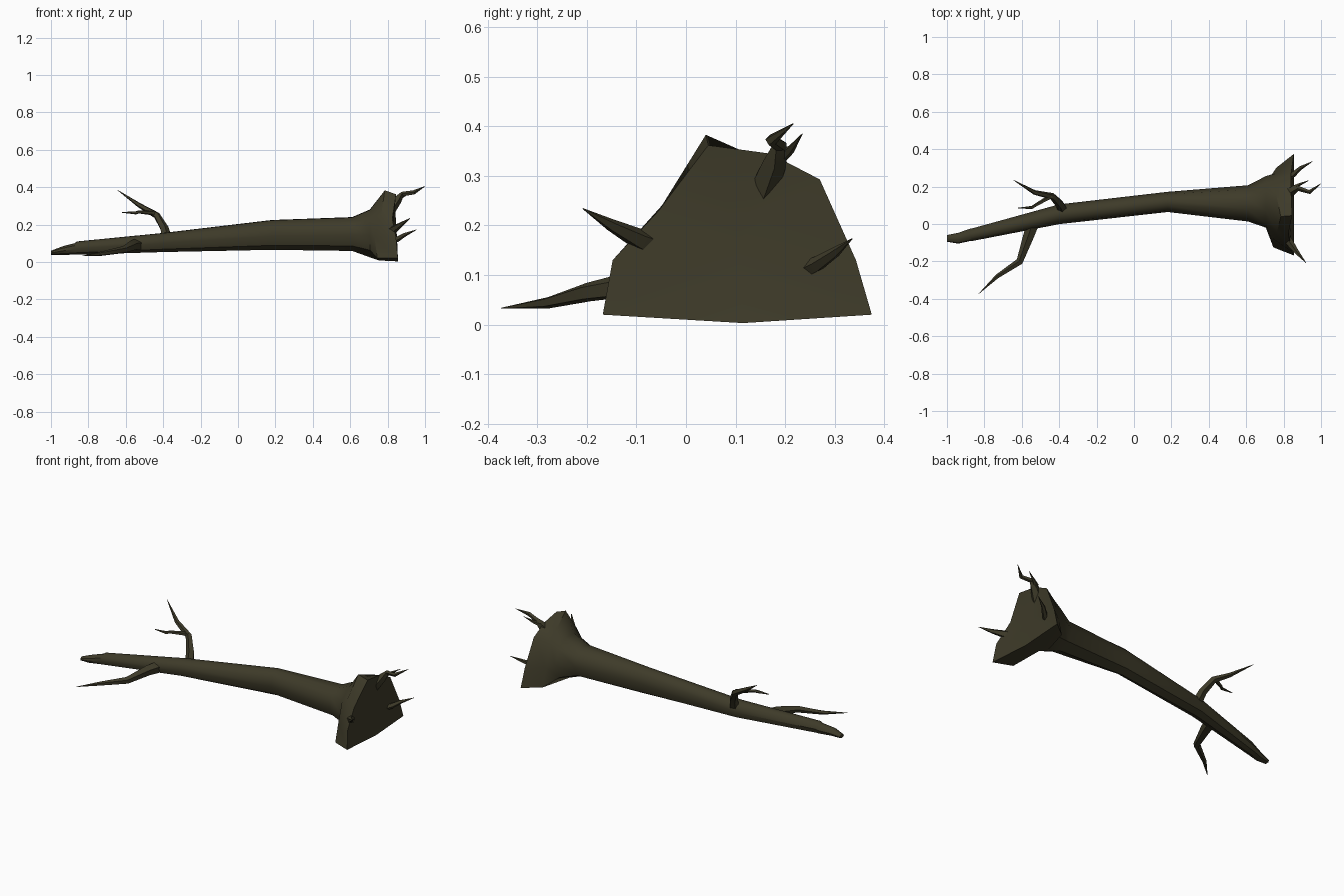
import bpy, bmesh, math
from mathutils import Vector

bark = bpy.data.materials.new("dark olive bark")
bark.diffuse_color = (0.048, 0.043, 0.022, 1)


def loft(name, rings, cap_in=0.0, angle=40):
    """Skin a list of equal-length rings and close both ends."""
    bm = bmesh.new()
    vr = [[bm.verts.new(p) for p in r] for r in rings]
    n = len(vr[0])
    for a, b in zip(vr, vr[1:]):
        for i in range(n):
            j = (i + 1) % n
            bm.faces.new((a[i], a[j], b[j], b[i]))
    bm.faces.new(vr[0])
    if cap_in:  # hollowed cap: fan to a recessed centre
        c = sum((v.co for v in vr[-1]), Vector()) / n
        cv = bm.verts.new((c.x - cap_in, c.y, c.z))
        for i in range(n):
            bm.faces.new((vr[-1][i], vr[-1][(i + 1) % n], cv))
    else:
        bm.faces.new(vr[-1])
    bmesh.ops.recalc_face_normals(bm, faces=bm.faces)
    me = bpy.data.meshes.new(name)
    bm.to_mesh(me)
    bm.free()
    me.materials.append(bark)
    ob = bpy.data.objects.new(name, me)
    bpy.context.collection.objects.link(ob)
    bpy.context.view_layer.objects.active = ob
    ob.select_set(True)
    bpy.ops.object.shade_smooth_by_angle(angle=math.radians(angle))
    ob.select_set(False)


def limb(name, path, sides=5):
    """Tapered limb along points (x, y, z, radius)."""
    pts = [Vector(p[:3]) for p in path]
    rings = []
    for i, p in enumerate(pts):
        d = (pts[min(i + 1, len(pts) - 1)] - pts[max(i - 1, 0)]).normalized()
        u = d.cross(Vector((0.3, 0.2, 1))).normalized()
        w = d.cross(u)
        rings.append([p + path[i][3] * (u * math.cos(t) + w * math.sin(t))
                      for t in (2 * math.pi * k / sides for k in range(sides))])
    loft(name, rings)


# Trunk: oval sections (x, centre y, centre z, half width, half height)
ANG = [math.radians(a) for a in (-45, 0, 40, 75, 110, 148, 185, 225, 270)]
sections = [(-1.0, -0.077, 0.049, 0.018, 0.011),
            (-0.94, -0.076, 0.061, 0.029, 0.023),
            (-0.875, -0.058, 0.070, 0.033, 0.031),
            (-0.86, -0.056, 0.075, 0.034, 0.036),
            (-0.40, 0.052, 0.105, 0.053, 0.052),
            (0.18, 0.118, 0.146, 0.054, 0.081),
            (0.61, 0.110, 0.151, 0.097, 0.092),
            (0.705, 0.118, 0.155, 0.138, 0.130)]
rings = [[(x, cy + ry * math.cos(a), cz + rz * math.sin(a)) for a in ANG]
         for x, cy, cz, ry, rz in sections]
# Flared, uneven root end
rings.append([(.76, .30, .02), (.755, .27, .13), (.755, .23, .27),
              (.76, .16, .33), (.785, .04, .383), (.765, -.04, .25),
              (.73, -.07, .13), (.745, -.125, .02), (.755, .10, .008)])
rings.append([(.855, .375, .02), (.85, .343, .13), (.84, .27, .293),
              (.84, .17, .345), (.845, .045, .362), (.825, -.055, .23),
              (.845, -.148, .13), (.855, -.168, .02), (.855, .115, .003)])
loft("trunk", rings, cap_in=0.02)

# Side branch lying low toward the front
limb("low_branch", [(-.54, .0, .09, .034), (-.565, -.07, .088, .03),
                    (-.61, -.20, .065, .02), (-.73, -.28, .044, .012),
                    (-.83, -.373, .033, .001)])
# Upright branch with a fork
limb("upper_branch", [(-.38, .075, .12, .028), (-.395, .105, .18, .024),
                      (-.435, .147, .25, .019), (-.53, .168, .305, .013),
                      (-.645, .235, .385, .001)])
limb("upper_branch_fork", [(-.44, .15, .26, .013), (-.53, .098, .268, .009),
                           (-.545, .088, .263, .009), (-.62, .085, .265, .002)])

# Roots on the flared end
limb("top_root", [(.80, .15, .26, .032), (.85, .18, .33, .025),
                  (.88, .19, .362, .014), (.94, .172, .372, .012),
                  (1.0, .216, .405, .001)])
limb("top_root_fork", [(.85, .19, .34, .016), (.88, .21, .352, .009),
                       (.935, .233, .382, .001)])
limb("back_root", [(.80, .23, .105, .018), (.85, .265, .122, .016),
                   (.89, .30, .145, .011), (.955, .335, .173, .001)])
limb("front_root", [(.78, -.04, .15, .03), (.83, -.095, .172, .022),
                    (.87, -.15, .20, .013), (.92, -.208, .234, .001)])
